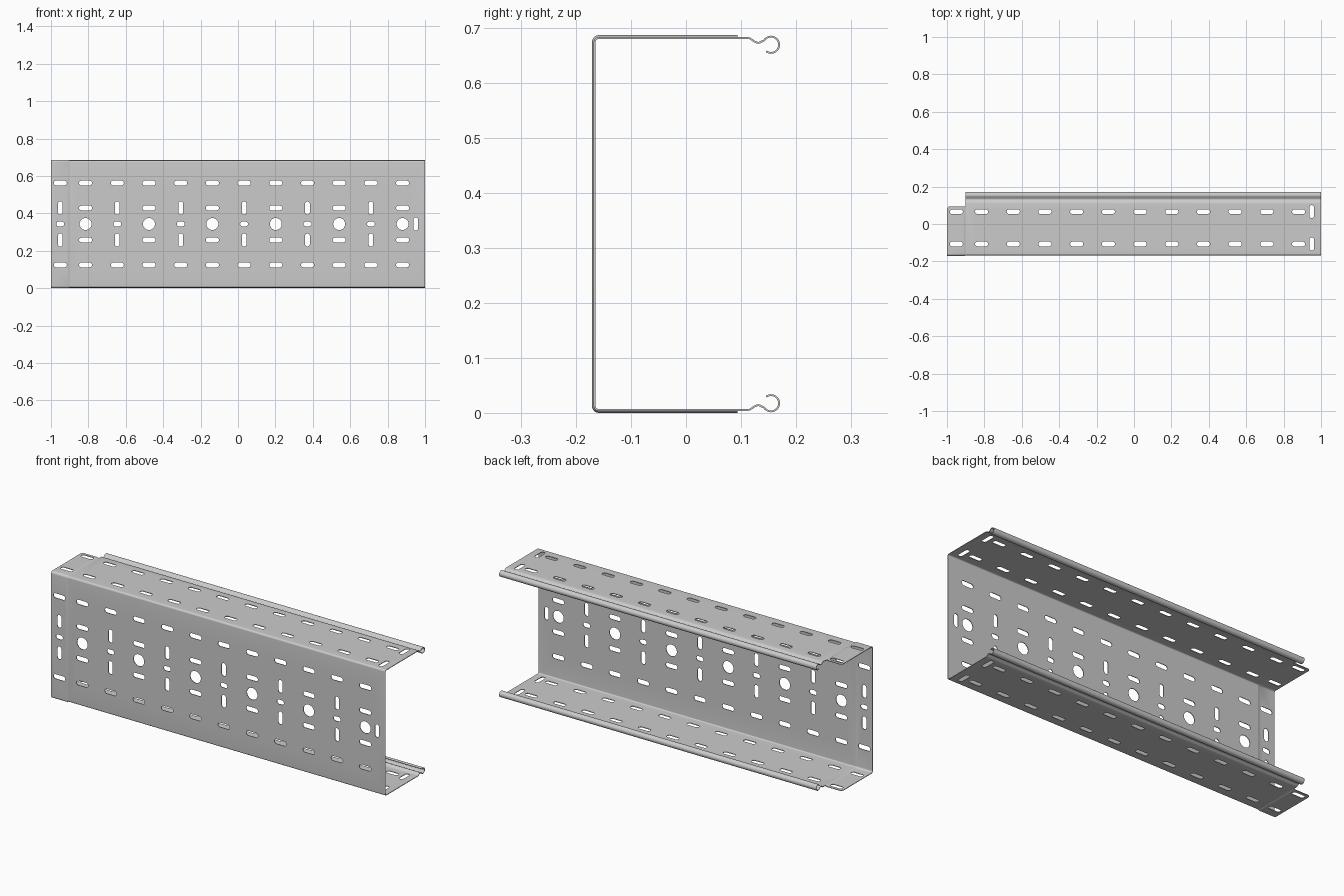
import bpy, bmesh
from math import sin, cos, radians
from mathutils import Vector

if "Cube" in bpy.data.objects:
    bpy.data.objects.remove(bpy.data.objects["Cube"])

ZC = 0.3435        # mid height of the tray
T = 0.0033         # sheet thickness
WALL, HALF = 0.1662, 0.3402 - 0.0017   # centreline of web and flanges
R = 0.008          # bend radius


def half_path(off, end, curl):
    """Upper half of the sheet centreline as (y, z), from web to flange lip."""
    w, h, r = WALL + off, HALF + off, R + off
    pts = []
    for i in range(9):
        a = radians(180 - 90 * i / 8)
        pts.append((-w + r + r * cos(a), h - r + r * sin(a)))
    if curl:
        pts += [(0.111, h), (0.116, h - .001), (0.120, h - .0035),
                (0.124, h - .0065), (0.128, h - .0085), (0.132, h - .009),
                (0.136, h - .0078), (0.139, h - .0058)]
        for i in range(25):
            a = radians(148 - 274 * i / 24)
            pts.append((0.1545 + 0.0148 * cos(a), h - .0125 + 0.0148 * sin(a)))
    else:
        pts.append((end, h))
    return pts


def ring(off, end, curl):
    """Closed outline of the sheet: centreline thickened to both sides."""
    up = half_path(off, end, curl)
    path = [Vector((y, -z)) for y, z in reversed(up)] + [Vector(p) for p in up]
    left, right = [], []
    for i, p in enumerate(path):
        dirs = []
        if i > 0:
            dirs.append((p - path[i - 1]).normalized())
        if i < len(path) - 1:
            dirs.append((path[i + 1] - p).normalized())
        t = sum(dirs, Vector((0, 0))).normalized()
        n = Vector((-t.y, t.x)) * (T / 2 / max(t.dot(dirs[0]), 0.5))
        left.append(p + n)
        right.append(p - n)
    return left, right


def loft(name, sections):
    """Solid sheet through sections (x, outward offset, flange end, curl)."""
    bm = bmesh.new()
    rows = []
    for x, off, end, curl in sections:
        rows.append([[bm.verts.new((x, p.x, p.y + ZC)) for p in side]
                     for side in ring(off, end, curl)])
    for a, b in zip(rows, rows[1:]):
        la, lb = a[0] + a[1][::-1], b[0] + b[1][::-1]
        for i in range(len(la)):
            j = (i + 1) % len(la)
            bm.faces.new((la[i], la[j], lb[j], lb[i]))
    for l, r in (rows[0], rows[-1]):
        for i in range(len(l) - 1):
            bm.faces.new((l[i], l[i + 1], r[i + 1], r[i]))
    return finish(bm, name)


def finish(bm, name):
    bmesh.ops.recalc_face_normals(bm, faces=bm.faces)
    me = bpy.data.meshes.new(name)
    bm.to_mesh(me)
    bm.free()
    ob = bpy.data.objects.new(name, me)
    bpy.context.collection.objects.link(ob)
    return ob


def slot(bm, u, v, lu, lv, place, d0, d1):
    """Rounded slot prism centred at (u, v), sized lu x lv, from depth d0 to d1."""
    r = min(lu, lv) / 2
    n = 32 if lu == lv else 20
    pts = []
    for i in range(n):
        a = 6.2831853 * (i + 0.5) / n
        c, s = cos(a), sin(a)
        pts.append((u + r * c + (lu / 2 - r) * (1 if c > 0 else -1),
                    v + r * s + (lv / 2 - r) * (1 if s > 0 else -1)))
    a = [bm.verts.new(place(p, q, d0)) for p, q in pts]
    b = [bm.verts.new(place(p, q, d1)) for p, q in pts]
    bm.faces.new(a)
    bm.faces.new(b[::-1])
    for i in range(n):
        j = (i + 1) % n
        bm.faces.new((a[i], b[i], b[j], a[j]))


# Sheet bodies: main channel with curled lips, and the offset coupling end
tray = loft("tray_channel", [(-0.9, 0, 0, True), (1.0, 0, 0, True)])
E, CR = 0.094, 0.016
secs = [(-1 + CR * (1 - cos(radians(a))), T, E - CR * (1 - sin(radians(a))), False)
        for a in (0, 15, 30, 45, 60, 75, 90)]
coupling = loft("coupling_end", secs + [(-0.907, T, E, False), (-0.9, 0, E, False)])

# Perforation pattern
bm = bmesh.new()
L, W = 0.07, 0.025


def web(x, z, lx, lz):
    slot(bm, x, ZC + z, lx, lz, lambda p, q, d: (p, d, q), -0.2, -0.15)


def flange(x, lx, ly):
    for y in (0.066, -0.107):
        slot(bm, x, y, lx, ly, lambda p, q, d: (p, q, d), -0.05, 0.75)


columns = [(-0.95, False)] + [(-0.815 + 0.1695 * i, i % 2 == 0) for i in range(11)]
for x, round_hole in columns:
    flange(x, L, W)
    for s in (1, -1):
        web(x, s * 0.219, L, W)
        web(x, s * 0.0855, *((L, W) if round_hole else (W, L)))
    web(x, 0, *((0.064, 0.064) if round_hole else (0.042, W)))
web(0.95, 0, W, L)
flange(0.95, W, L)
cutter = finish(bm, "slot_cutter")
cutter.hide_render = True

# Punch the holes and shade
for ob in (tray, coupling):
    mod = ob.modifiers.new("holes", 'BOOLEAN')
    mod.operation = 'DIFFERENCE'
    mod.solver = 'EXACT'
    mod.object = cutter
    bpy.ops.object.select_all(action='DESELECT')
    ob.select_set(True)
    bpy.context.view_layer.objects.active = ob
    bpy.ops.object.modifier_apply(modifier="holes")
    bpy.ops.object.shade_smooth_by_angle(angle=radians(30))
bpy.data.objects.remove(cutter)
